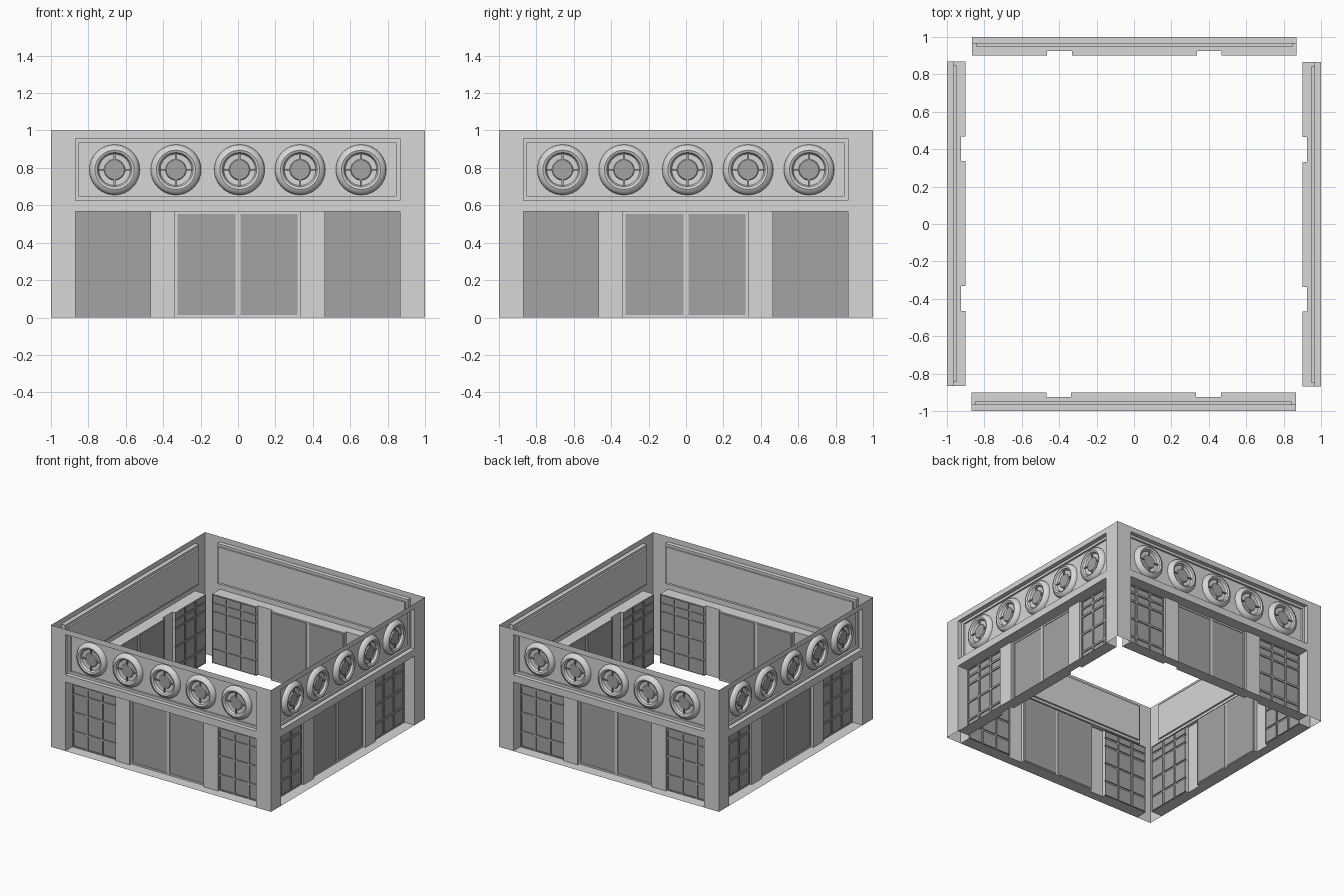
import bpy
import bmesh
from math import cos, sin, pi, radians
from mathutils import Matrix

if "Cube" in bpy.data.objects:
    bpy.data.objects.remove(bpy.data.objects["Cube"], do_unlink=True)


def make_material(name, value):
    mat = bpy.data.materials.new(name)
    mat.use_nodes = True
    color = (value, value, value, 1)
    mat.diffuse_color = color
    mat.node_tree.nodes["Principled BSDF"].inputs["Base Color"].default_value = color
    return mat


LIGHT = make_material("light_grey", 0.68)
DARK = make_material("dark_grey", 0.37)


# Rectangles are (x0, x1, z0, z1); depth runs inward from the outer wall plane
def corners(bm, rect, depth):
    x0, x1, z0, z1 = rect
    return [bm.verts.new((x, depth, z)) for x, z in ((x0, z0), (x1, z0), (x1, z1), (x0, z1))]


def panel(bm, rect, depth, mat=0):
    bm.faces.new(corners(bm, rect, depth)).material_index = mat


def bridge(bm, a, b, mat=0):
    n = len(a)
    for i in range(n):
        j = (i + 1) % n
        bm.faces.new((a[i], a[j], b[j], b[i])).material_index = mat


def border(bm, outer, d0, inner, d1, mat=0):
    bridge(bm, corners(bm, outer, d0), corners(bm, inner, d1), mat)


def inset(rect, t):
    return (rect[0] + t, rect[1] - t, rect[2] + t, rect[3] - t)


def finish(bm, name, smooth=False):
    bmesh.ops.remove_doubles(bm, verts=bm.verts, dist=0.0001)
    mesh = bpy.data.meshes.new(name)
    bm.to_mesh(mesh)
    bm.free()
    mesh.materials.append(LIGHT)
    mesh.materials.append(DARK)
    if smooth:
        mesh.shade_smooth()
        mesh.set_sharp_from_angle(angle=radians(40))
    return mesh


# Facade layout
LEFT, RIGHT, LINTEL = -0.87, 0.865, 0.567
PIER_DEPTH, BAY_DEPTH = 0.075, 0.1
opening = (LEFT, RIGHT, 0, LINTEL)
sign = (LEFT, RIGHT, 0.626, 0.957)
sign_inner = inset(sign, 0.02)
window_bays = [(LEFT, -0.468, 0, LINTEL), (0.465, RIGHT, 0, LINTEL)]
door_bay = (-0.337, 0.332, 0, LINTEL)


def wall_shell():
    bm = bmesh.new()
    for rect in ((-1, LEFT, 0, 1), (RIGHT, 1, 0, 1),
                 (LEFT, RIGHT, LINTEL, sign[2]), (LEFT, RIGHT, sign[3], 1)):
        panel(bm, rect, 0)
    # stepped sign recess
    border(bm, sign, 0, sign, 0.035)
    border(bm, sign, 0.035, sign_inner, 0.035)
    border(bm, sign_inner, 0.035, sign_inner, 0.05)
    panel(bm, sign_inner, 0.05)
    # entrance recess, piers and deeper bays
    border(bm, opening, 0, opening, PIER_DEPTH)
    panel(bm, (window_bays[0][1], door_bay[0], 0, LINTEL), PIER_DEPTH)
    panel(bm, (door_bay[1], window_bays[1][0], 0, LINTEL), PIER_DEPTH)
    for bay in window_bays + [door_bay]:
        border(bm, bay, PIER_DEPTH, bay, BAY_DEPTH)
    return finish(bm, "wall_shell")


def double_doors():
    bm = bmesh.new()
    for x0, x1 in ((door_bay[0], 0), (0, door_bay[1])):
        leaf = (x0, x1, 0, LINTEL)
        glass = inset(leaf, 0.013)
        border(bm, leaf, 0.094, glass, 0.094)
        border(bm, glass, 0.094, glass, BAY_DEPTH)
        panel(bm, glass, BAY_DEPTH, 1)
    return finish(bm, "double_doors")


def window_grids():
    bm = bmesh.new()
    rows = [0, 0.126, 0.281, 0.433, 0.503, LINTEL]
    for x0, x1, _, _ in window_bays:
        step = (x1 - x0) / 3
        for c in range(3):
            for z0, z1 in zip(rows, rows[1:]):
                cell = (x0 + c * step, x0 + (c + 1) * step, z0, z1)
                pane = inset(cell, 0.008)
                border(bm, cell, 0.092, pane, 0.092, 1)
                border(bm, pane, 0.092, pane, BAY_DEPTH, 1)
                panel(bm, pane, BAY_DEPTH, 1)
    return finish(bm, "window_grids")


def medallion():
    bm = bmesh.new()
    segments = 32
    # radius and height of the turned profile
    profile = [(0.135, 0), (0.133, 0.012), (0.122, 0.028), (0.105, 0.036),
               (0.092, 0.03), (0.084, 0.012), (0.056, 0.01), (0.052, 0.018)]
    rings = [[bm.verts.new((r * cos(2 * pi * i / segments), -h, r * sin(2 * pi * i / segments)))
              for i in range(segments)] for r, h in profile]
    for a, b in zip(rings, rings[1:]):
        bridge(bm, a, b)
    bm.faces.new(rings[-1]).material_index = 1
    # four spokes around the hub
    a, b, w = 0.046, 0.086, 0.005
    for rect in ((a, b, -w, w), (-b, -a, -w, w), (-w, w, a, b), (-w, w, -b, -a)):
        border(bm, rect, -0.008, rect, -0.021, 1)
        panel(bm, rect, -0.021, 1)
    return finish(bm, "medallion", smooth=True)


def place(name, mesh, matrix):
    obj = bpy.data.objects.new(name, mesh)
    bpy.context.collection.objects.link(obj)
    obj.matrix_world = matrix


# Repeat the facade on all four sides
parts = [wall_shell(), double_doors(), window_grids()]
disc = medallion()
for k, side in enumerate(("front", "left", "back", "right")):
    base = Matrix.Rotation(k * pi / 2, 4, "Z") @ Matrix.Translation((0, -1, 0))
    for mesh in parts:
        place(f"{side}_{mesh.name}", mesh, base)
    for i, x in enumerate((-0.66, -0.332, 0.008, 0.332, 0.658)):
        place(f"{side}_medallion_{i + 1}", disc, base @ Matrix.Translation((x, 0.05, 0.79)))
